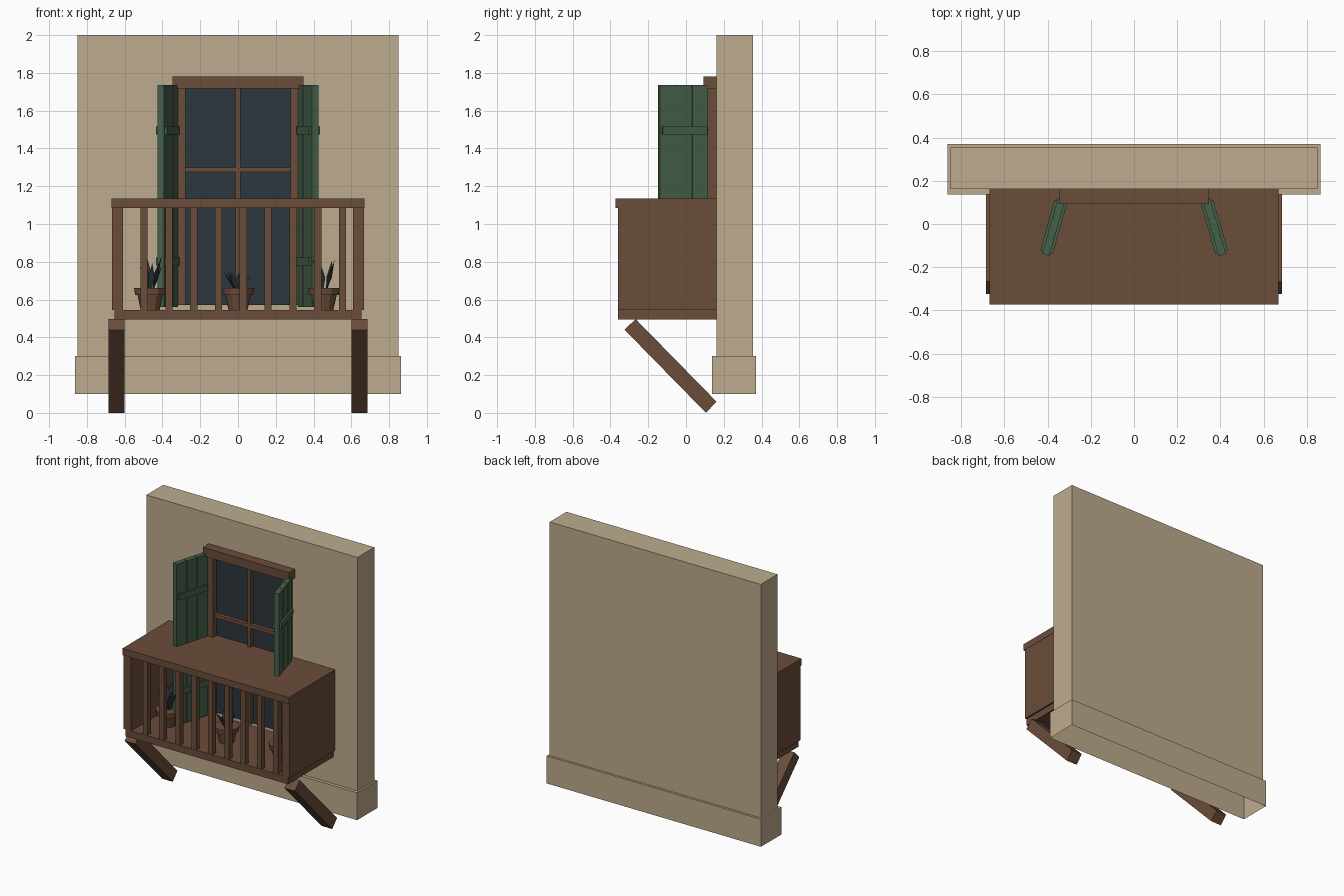
import bpy, bmesh, math, random
from mathutils import Vector, Matrix

if "Cube" in bpy.data.objects:
    bpy.data.objects.remove(bpy.data.objects["Cube"], do_unlink=True)
random.seed(4)


def material(name, *srgb):
    m = bpy.data.materials.new(name)
    m.use_nodes = True
    col = [((c / 255 + 0.055) / 1.055) ** 2.4 for c in srgb] + [1]
    m.diffuse_color = col
    m.node_tree.nodes["Principled BSDF"].inputs["Base Color"].default_value = col
    return m


PLASTER = material("sand plaster", 190, 172, 142)
WOOD = material("brown wood", 107, 77, 58)
GREEN = material("shutter green", 70, 97, 76)
DARK = material("dark slate", 45, 54, 61)


def finish(name, bm, mat, pivot=(0, 0, 0), turn=0):
    me = bpy.data.meshes.new(name)
    bm.to_mesh(me)
    bm.free()
    me.materials.append(mat)
    ob = bpy.data.objects.new(name, me)
    ob.location = pivot
    ob.rotation_euler.z = turn
    bpy.context.collection.objects.link(ob)
    return ob


def box(name, x, y, z, mat, pivot=(0, 0, 0), turn=0, open_bottom=False):
    bm = bmesh.new()
    bmesh.ops.create_cube(bm, size=1)
    for v in bm.verts:
        v.co = [r[0] if c < 0 else r[1] for c, r in zip(v.co, (x, y, z))]
    if open_bottom:
        low = [f for f in bm.faces if f.normal.z < -0.5]
        bmesh.ops.delete(bm, geom=low, context='FACES_ONLY')
    return finish(name, bm, mat, pivot, turn)


def span(a, b, side):
    return tuple(sorted((a * side, b * side)))


# Wall and its hollow plinth
box("wall", (-0.85, 0.85), (0.161, 0.354), (0.295, 2.0), PLASTER)
box("wall_plinth", (-0.863, 0.863), (0.137, 0.37), (0.10, 0.30), PLASTER, open_bottom=True)

# Balcony box
box("balcony_floor", (-0.655, 0.655), (-0.36, 0.163), (0.495, 0.546), WOOD)
box("balcony_top", (-0.67, 0.67), (-0.372, 0.163), (1.086, 1.135), WOOD)
for i in range(9):
    cx = -0.497 + 0.1313 * i
    box("baluster", (cx - 0.019, cx + 0.019), (-0.358, -0.32), (0.54, 1.09), WOOD)

# Slanted support: side profile pushed out along x
PROFILE = [(-0.325, 0.44), (-0.267, 0.497), (0.161, 0.06), (0.106, 0.0)]


def bracket(side):
    bm = bmesh.new()
    a, b = span(0.6, 0.685, side)
    face = bm.faces.new([bm.verts.new((a, y, z)) for y, z in PROFILE])
    out = bmesh.ops.extrude_face_region(bm, geom=[face])["geom"]
    bmesh.ops.translate(bm, vec=(b - a, 0, 0),
                        verts=[g for g in out if isinstance(g, bmesh.types.BMVert)])
    bmesh.ops.recalc_face_normals(bm, faces=bm.faces)
    finish("support_bracket", bm, WOOD)


# Mirrored parts: balcony sides, supports, door jambs, shutters
for side, label in ((1, "left_"), (-1, "right_")):
    box(label + "balcony_side", span(0.608, 0.668, side), (-0.36, 0.163), (0.545, 1.09), WOOD)
    bracket(side)
    box(label + "door_jamb", span(0.278, 0.326, side), (0.11, 0.163), (0.57, 1.73), WOOD)
    hinge, turn = (side * 0.336, 0.112, 0), side * math.radians(16)
    for i in range(3):
        top = -0.0895 * i
        box(label + "shutter_plank", (-0.018, 0.018), (top - 0.086, top), (0.56, 1.735), GREEN, hinge, turn)
    box(label + "shutter_core", (-0.012, 0.012), (-0.26, -0.005), (0.565, 1.73), GREEN, hinge, turn)
    for z in (0.78, 1.473):
        box(label + "shutter_batten", (-0.03, 0.03), (-0.253, -0.008), (z, z + 0.042), GREEN, hinge, turn)

# Door
box("door_lintel", (-0.347, 0.347), (0.092, 0.163), (1.717, 1.78), WOOD)
box("door_glass", (-0.28, 0.28), (0.152, 0.163), (0.572, 1.72), DARK)
box("door_mullion", (-0.013, 0.013), (0.125, 0.158), (0.572, 1.72), WOOD)
box("door_crossbar", (-0.28, 0.28), (0.125, 0.158), (1.274, 1.3), WOOD)


# Flower pots, tapered with a rim
def ring_solid(bm, r1, r2, z1, z2):
    bmesh.ops.create_cone(bm, cap_ends=True, segments=12, radius1=r1, radius2=r2, depth=z2 - z1,
                          matrix=Matrix.Translation((0, 0, (z1 + z2) / 2)))


def plant(label, x, y, height):
    bm = bmesh.new()
    ring_solid(bm, 0.05, 0.07, 0, 0.09)
    ring_solid(bm, 0.08, 0.085, 0.08, 0.117)
    finish(label + "pot", bm, WOOD, (x, y, 0.545))
    # Pointed blades leaning out from the centre
    bm = bmesh.new()
    for i in range(8):
        ang = i * math.tau / 8 + random.uniform(-0.3, 0.3)
        out = Vector((math.cos(ang), math.sin(ang), 0))
        across = Vector((-out.y, out.x, 0)) * 0.018
        up = height * random.uniform(0.65, 1)
        base = out * 0.015 + Vector((0, 0, 0.1))
        mid = out * 0.04 + Vector((0, 0, 0.11 + up * 0.45))
        tip = out * random.uniform(0.05, 0.085) + Vector((0, 0, 0.11 + up))
        pts = (base, mid + across, tip, mid - across)
        bm.faces.new([bm.verts.new(p) for p in pts])
    finish(label + "leaves", bm, DARK, (x, y, 0.545))


plant("right_", -0.465, -0.14, 0.19)
plant("middle_", 0.0, -0.13, 0.11)
plant("left_", 0.455, -0.15, 0.19)
